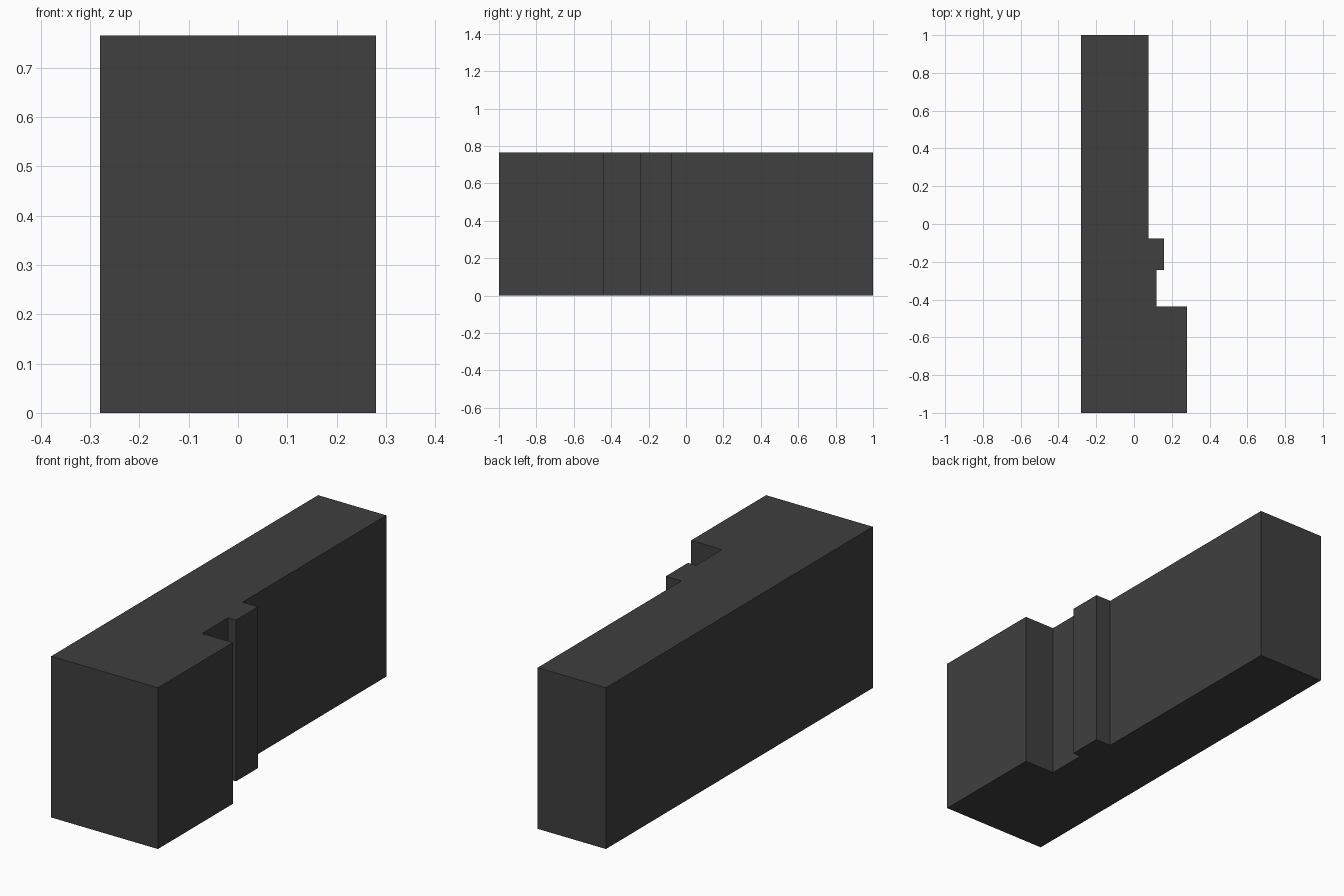
import bpy
import bmesh

cube = bpy.data.objects.get("Cube")
if cube:
    bpy.data.objects.remove(cube, do_unlink=True)

HEIGHT = 0.765

# Single dark grey colour
grey = bpy.data.materials.new("dark_grey")
grey.use_nodes = True
colour = (0.05, 0.05, 0.05, 1)
grey.diffuse_color = colour
grey.node_tree.nodes["Principled BSDF"].inputs["Base Color"].default_value = colour


def extruded_block(name, outline, height, material):
    """Raise a counter-clockwise floor outline into a flat-sided solid."""
    bm = bmesh.new()
    base = bm.faces.new([bm.verts.new((x, y, 0)) for x, y in outline])
    raised = bmesh.ops.extrude_face_region(bm, geom=[base], use_keep_orig=True)
    top = [v for v in raised["geom"] if isinstance(v, bmesh.types.BMVert)]
    bmesh.ops.translate(bm, vec=(0, 0, height), verts=top)
    bmesh.ops.recalc_face_normals(bm, faces=bm.faces)
    mesh = bpy.data.meshes.new(name)
    bm.to_mesh(mesh)
    bm.free()
    mesh.materials.append(material)
    obj = bpy.data.objects.new(name, mesh)
    bpy.context.collection.objects.link(obj)
    return obj


# Stepped plan: wide front section, recess, narrow rib, long slim rear section
plan = [
    (-0.28, -1), (0.28, -1), (0.28, -0.438),
    (0.118, -0.438), (0.118, -0.243),
    (0.16, -0.243), (0.16, -0.077),
    (0.078, -0.077), (0.078, 1), (-0.28, 1),
]
extruded_block("stepped_block", plan, HEIGHT, grey)
